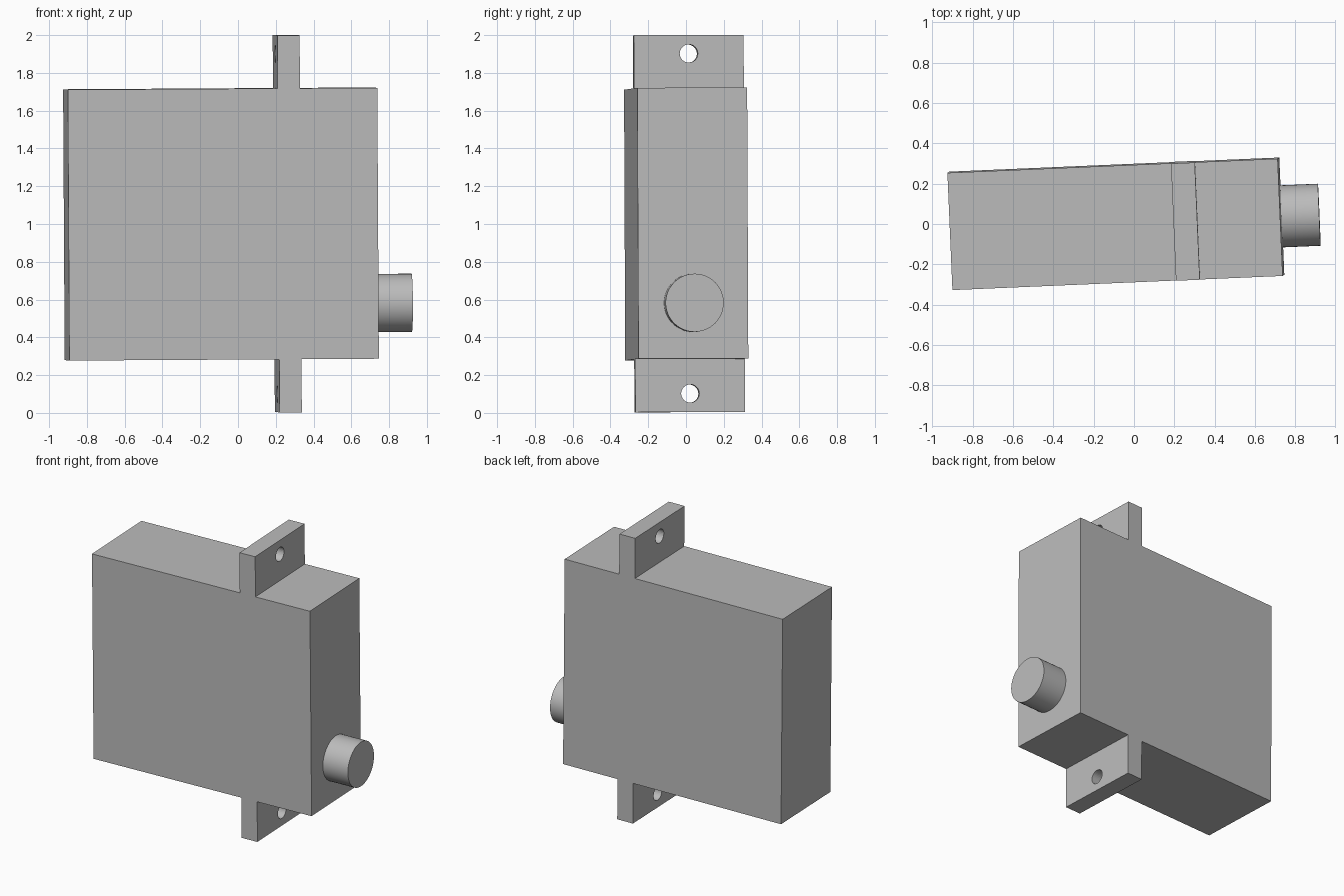
import bpy, bmesh
from math import pi
from mathutils import Matrix, Euler

cube = bpy.data.objects.get("Cube")
if cube:
    bpy.data.objects.remove(cube, do_unlink=True)

# Sizes, measured from the case centre
HALF_L, HALF_W, HALF_H = 0.82, 0.291, 0.717
TAB_X, TAB_T, TAB_H = 0.351, 0.059, 0.998
HOLE_Z, HOLE_R = 0.9, 0.048
SHAFT_R, SHAFT_TIP, SHAFT_Z = 0.154, 1.008, -0.423

# The whole model stands slightly turned and leaning
POSE = (Matrix.Translation((-0.09, 0.001, 1.0))
        @ Euler((0.004, -0.006, 0.0428)).to_matrix().to_4x4())

grey = bpy.data.materials.new("plain_grey")
grey.use_nodes = True
colour = (0.5, 0.5, 0.5, 1)
grey.diffuse_color = colour
grey.node_tree.nodes["Principled BSDF"].inputs["Base Color"].default_value = colour


def add_object(name, bm):
    bmesh.ops.recalc_face_normals(bm, faces=bm.faces)
    mesh = bpy.data.meshes.new(name)
    bm.to_mesh(mesh)
    bm.free()
    mesh.materials.append(grey)
    obj = bpy.data.objects.new(name, mesh)
    bpy.context.collection.objects.link(obj)
    obj.matrix_world = POSE
    return obj


def x_cylinder(bm, radius, x0, x1, z, sides):
    place = Matrix.Translation(((x0 + x1) / 2, 0, z)) @ Matrix.Rotation(pi / 2, 4, 'Y')
    bmesh.ops.create_cone(bm, cap_ends=True, segments=sides, radius1=radius,
                          radius2=radius, depth=x1 - x0, matrix=place)


# Case and both mounting tabs: one side profile extruded across the width
left, right = TAB_X - TAB_T, TAB_X + TAB_T
upper = [(-HALF_L, HALF_H), (left, HALF_H), (left, TAB_H),
         (right, TAB_H), (right, HALF_H), (HALF_L, HALF_H)]
profile = upper + [(x, -z) for x, z in reversed(upper)]
bm = bmesh.new()
face = bm.faces.new([bm.verts.new((x, -HALF_W, z)) for x, z in profile])
ext = bmesh.ops.extrude_face_region(bm, geom=[face])
bmesh.ops.translate(bm, vec=(0, 2 * HALF_W, 0),
                    verts=[v for v in ext["geom"] if isinstance(v, bmesh.types.BMVert)])
case = add_object("case_with_tabs", bm)

# Screw holes through the tabs
bm = bmesh.new()
for z in (-HOLE_Z, HOLE_Z):
    x_cylinder(bm, HOLE_R, TAB_X - 0.15, TAB_X + 0.15, z, 32)
cutter = add_object("screw_hole_cutter", bm)
cutter.hide_render = True
cutter.hide_viewport = True
holes = case.modifiers.new("screw_holes", 'BOOLEAN')
holes.operation = 'DIFFERENCE'
holes.solver = 'EXACT'
holes.object = cutter

# Output shaft on the end face
bm = bmesh.new()
x_cylinder(bm, SHAFT_R, HALF_L - 0.02, SHAFT_TIP, SHAFT_Z, 48)
shaft = add_object("output_shaft", bm)

# Smooth the round surfaces, keep edges sharp
for obj in (case, shaft):
    bpy.ops.object.select_all(action='DESELECT')
    obj.select_set(True)
    bpy.context.view_layer.objects.active = obj
    bpy.ops.object.shade_smooth_by_angle(angle=pi / 6)
